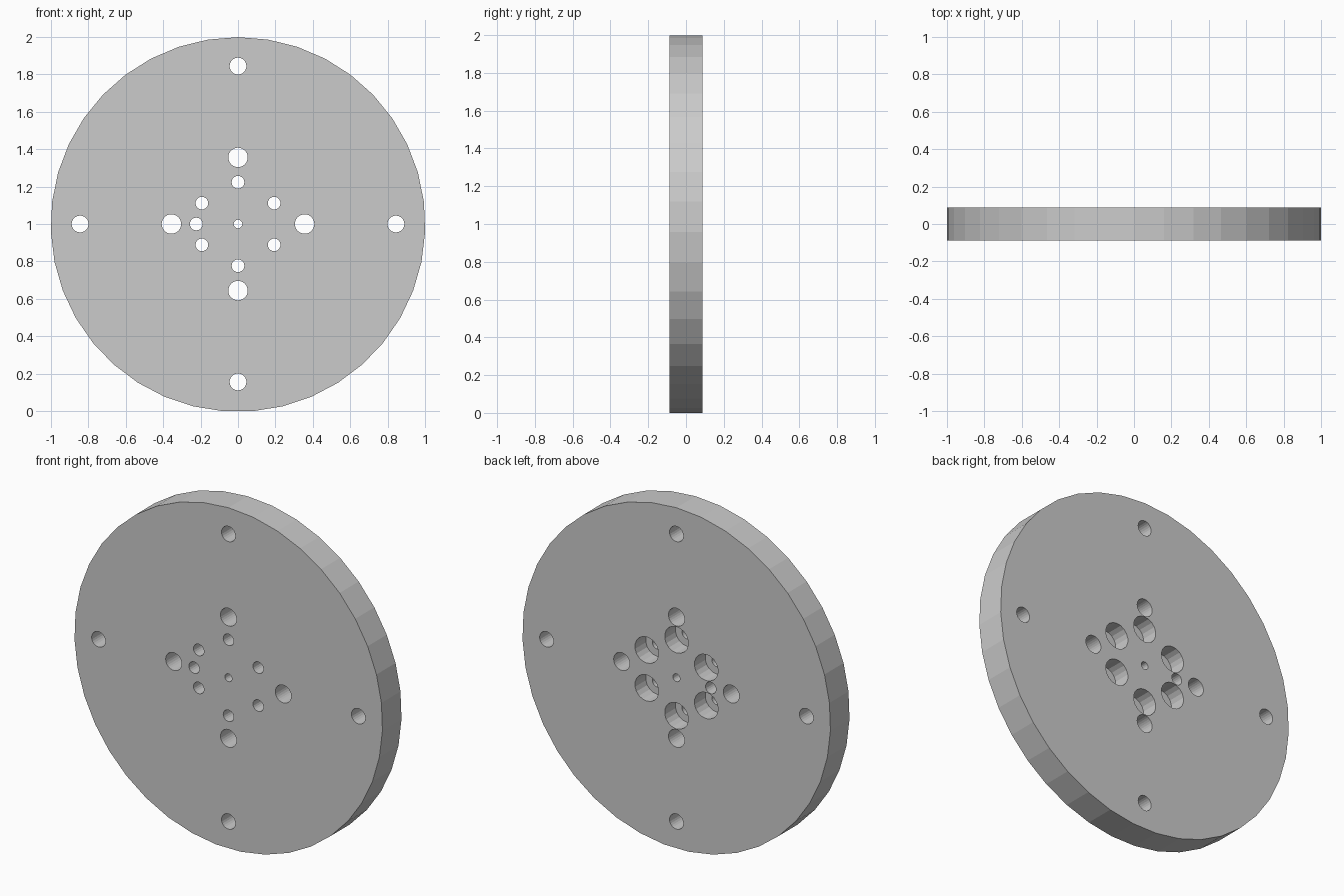
import bpy, bmesh
from math import cos, sin, pi, radians
from mathutils import Matrix, Vector

if "Cube" in bpy.data.objects:
    bpy.data.objects.remove(bpy.data.objects["Cube"])

R = 1.0008
HALF = 0.0885
CZ = R * cos(pi / 39)      # disc rests on the middle of its lowest facet


def prism(bm, x, z, r, y0, y1, sides):
    """Closed cylinder along y with its first corner pointing up."""
    def ring(y):
        return [bm.verts.new((x + r * sin(2 * pi * i / sides), y,
                              z + r * cos(2 * pi * i / sides)))
                for i in range(sides)]
    a, b = ring(y0), ring(y1)
    bm.faces.new(a)
    bm.faces.new(b[::-1])
    for i in range(sides):
        j = (i + 1) % sides
        bm.faces.new((a[i], b[i], b[j], a[j]))


def make_object(name, prisms):
    bm = bmesh.new()
    for p in prisms:
        prism(bm, *p)
    bmesh.ops.recalc_face_normals(bm, faces=bm.faces)
    mesh = bpy.data.meshes.new(name)
    bm.to_mesh(mesh)
    bm.free()
    ob = bpy.data.objects.new(name, mesh)
    bpy.context.collection.objects.link(ob)
    return ob


def circle(count, radius, start):
    return [(radius * cos(radians(start) + 2 * pi * i / count),
             1 + radius * sin(radians(start) + 2 * pi * i / count))
            for i in range(count)]


# Round plate
plate = make_object("round_plate", [(0, CZ, R, -HALF, HALF, 39)])

# Through holes: rim, middle ring, bolt ring, locating pin and centre
bolts = circle(6, 0.223, 30)
holes = [(x, z, 0.045, -0.2, 0.2, 24) for x, z in circle(4, 0.844, 0)]
holes += [(x, z, 0.052, -0.2, 0.2, 28) for x, z in circle(4, 0.356, 0)]
holes += [(x, z, 0.034, -0.2, 0.2, 20) for x, z in bolts + [(-0.223, 1)]]
holes += [(0, 1, 0.023, -0.2, 0.2, 16)]

# Counterbores for the bolt heads, sunk from the back
bores = [(x, z, 0.077, HALF - 0.1, 0.2, 18) for x, z in bolts]

for name, prisms in (("counterbore_cutter", bores), ("hole_cutter", holes)):
    cutter = make_object(name, prisms)
    cutter.hide_render = True
    mod = plate.modifiers.new(name, "BOOLEAN")
    mod.operation = "DIFFERENCE"
    mod.solver = "EXACT"
    mod.object = cutter
    bpy.context.view_layer.objects.active = plate
    bpy.ops.object.modifier_apply(modifier=mod.name)
    bpy.data.objects.remove(cutter)
